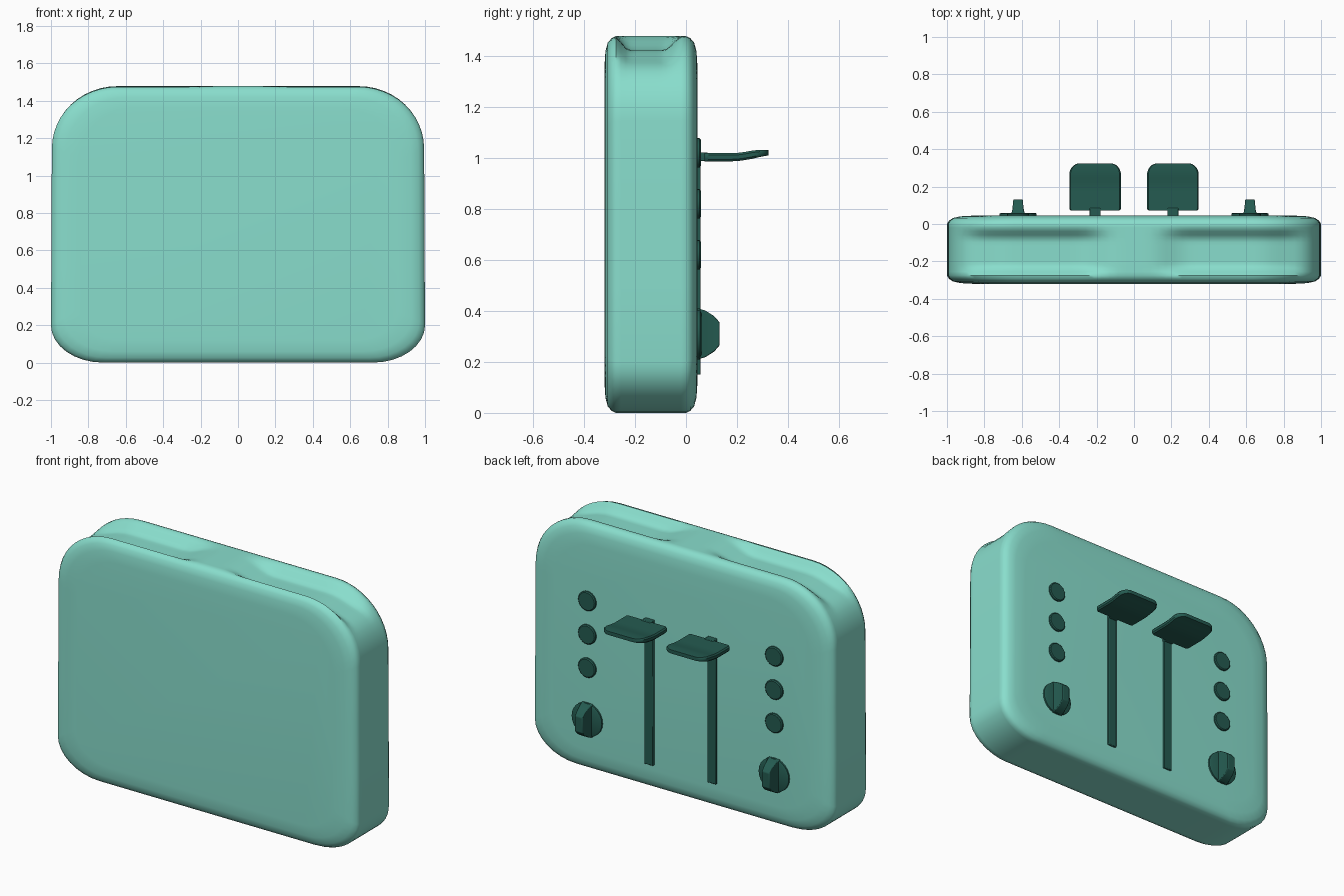
import bpy, bmesh
from math import sin, cos, pi, radians

cube = bpy.data.objects.get("Cube")
if cube:
    bpy.data.objects.remove(cube, do_unlink=True)


def material(name, rgb):
    m = bpy.data.materials.new(name)
    m.use_nodes = True
    m.diffuse_color = (*rgb, 1)
    m.node_tree.nodes["Principled BSDF"].inputs["Base Color"].default_value = (*rgb, 1)
    return m


MINT = material("mint enamel", (0.25, 0.73, 0.61))
GREEN = material("dark green plastic", (0.018, 0.105, 0.082))


def finish(name, bm, mat, angle=40, bevel=0):
    bmesh.ops.recalc_face_normals(bm, faces=bm.faces)
    me = bpy.data.meshes.new(name)
    bm.to_mesh(me)
    bm.free()
    me.materials.append(mat)
    ob = bpy.data.objects.new(name, me)
    bpy.context.collection.objects.link(ob)
    if bevel:
        mod = ob.modifiers.new("Bevel", "BEVEL")
        mod.width, mod.segments = bevel, 2
    bpy.ops.object.select_all(action="DESELECT")
    ob.select_set(True)
    bpy.context.view_layer.objects.active = ob
    bpy.ops.object.shade_smooth_by_angle(angle=radians(angle))
    return ob


def loft(rings):
    """Skin equal-length closed rings and cap both ends."""
    bm = bmesh.new()
    loops = [[bm.verts.new(p) for p in r] for r in rings]
    n = len(loops[0])
    for a, b in zip(loops, loops[1:]):
        for i in range(n):
            bm.faces.new((a[i], a[(i + 1) % n], b[(i + 1) % n], b[i]))
    bm.faces.new(loops[0])
    bm.faces.new(loops[-1])
    return bm


def smooth(a, b, t):
    t = max(0, min(1, (t - a) / (b - a)))
    return t * t * (3 - 2 * t)


# Body outline: right half from bottom centre to top centre, then mirrored
half = [(0, 0)]
half += [(0.72 + 0.28 * sin(t * pi / 16), 0.2 - 0.2 * cos(t * pi / 16)) for t in range(9)]
half += [(0.998, 0.5), (0.997, 0.8)]
half += [(0.645 + 0.35 * cos(t * pi / 24), 1.145 + 0.333 * sin(t * pi / 24)) for t in range(13)]
half += [(0.645 - 0.043 * k, 1.478) for k in range(1, 16)]
outline = half + [(-x, z) for x, z in reversed(half[1:])]

# Body: rounded front and back rims, with two shallow toast hollows on top
rim = [(0.16, 0.045), (0.08, 0.041), (0.035, 0.032), (0.011, 0.017), (0, 0)]
stations = [(s, -0.275 - y) for s, y in rim]
stations += [(0, -0.275 + 0.275 * k / 14) for k in range(1, 14)]
stations += [(s, y) for s, y in reversed(rim)]


def body_point(x, z, inset, y):
    px = x * (1 - inset * 0.9)
    pz = 0.74 + (z - 0.74) * (1 - inset)
    across = smooth(-0.285, -0.22, y) * (1 - smooth(-0.09, -0.01, y))
    along = smooth(0.08, 0.3, abs(x)) * (1 - smooth(0.78, 0.98, abs(x)))
    return px, y, pz - 0.055 * across * along * smooth(1.15, 1.4, z)


finish("body", loft([[body_point(x, z, s, y) for x, z in outline] for s, y in stations]), MINT, 50)


def disc(name, x, z, r, y0, y1):
    def ring(rad, y):
        return [(x + rad * cos(k * pi / 12), y, z + rad * sin(k * pi / 12)) for k in range(24)]
    finish(name, loft([ring(r, y0), ring(r, y1 - 0.005), ring(r * 0.9, y1)]), GREEN)


def box(name, lo, hi, bevel=0.004):
    rings = [[(lo[0], y, lo[2]), (hi[0], y, lo[2]), (hi[0], y, hi[2]), (lo[0], y, hi[2])]
             for y in (lo[1], hi[1])]
    finish(name, loft(rings), GREEN, bevel=bevel)


for side, s in (("left", 1), ("right", -1)):
    # Lever track and stem
    lx = 0.208 * s
    box(side + "_lever_track", (lx - 0.029, 0.035, 0.15), (lx + 0.029, 0.057, 1.015))
    box(side + "_lever_stem", (lx - 0.03, 0.04, 0.988), (lx + 0.03, 0.085, 1.022))

    # Lever paddle: rounded slab, its tip curling up
    slab = []
    for k in range(25):
        t = k / 24
        y = 0.072 + 0.252 * (1 - cos(t * pi)) / 2
        out = max(0, (y - 0.264) / 0.06)
        near = max(0, (0.084 - y) / 0.012)
        w = 0.138 - 0.055 * (1 - max(0, 1 - out * out) ** 0.5)
        w -= 0.012 * (1 - max(0, 1 - near * near) ** 0.5)
        z = 1.003 + 0.018 * smooth(0.18, 0.33, y)
        h = 0.016 - 0.005 * out
        slab.append([(lx + a * w, y, z + b * h) for a, b in
                     ((-1, -0.5), (-0.95, -1), (0.95, -1), (1, -0.5),
                      (1, 0.5), (0.95, 1), (-0.95, 1), (-1, 0.5))])
    finish(side + "_lever_paddle", loft(slab), GREEN)

    # Push buttons
    kx = 0.62 * s
    for i, z in enumerate((0.62, 0.82, 1.02)):
        disc(f"{side}_button_{i + 1}", kx, z, 0.058, 0.03, 0.058)

    # Dial: thin base with a tapered finger grip
    disc(side + "_dial_base", kx, 0.31, 0.1, 0.03, 0.06)
    grip = [[(kx + a * w, y, 0.31 + b * h) for a, b in ((-1, -1), (1, -1), (1, 1), (-1, 1))]
            for y, w, h in ((0.045, 0.038, 0.1), (0.075, 0.031, 0.092),
                            (0.11, 0.027, 0.07), (0.132, 0.025, 0.045))]
    finish(side + "_dial_grip", loft(grip), GREEN, bevel=0.004)
